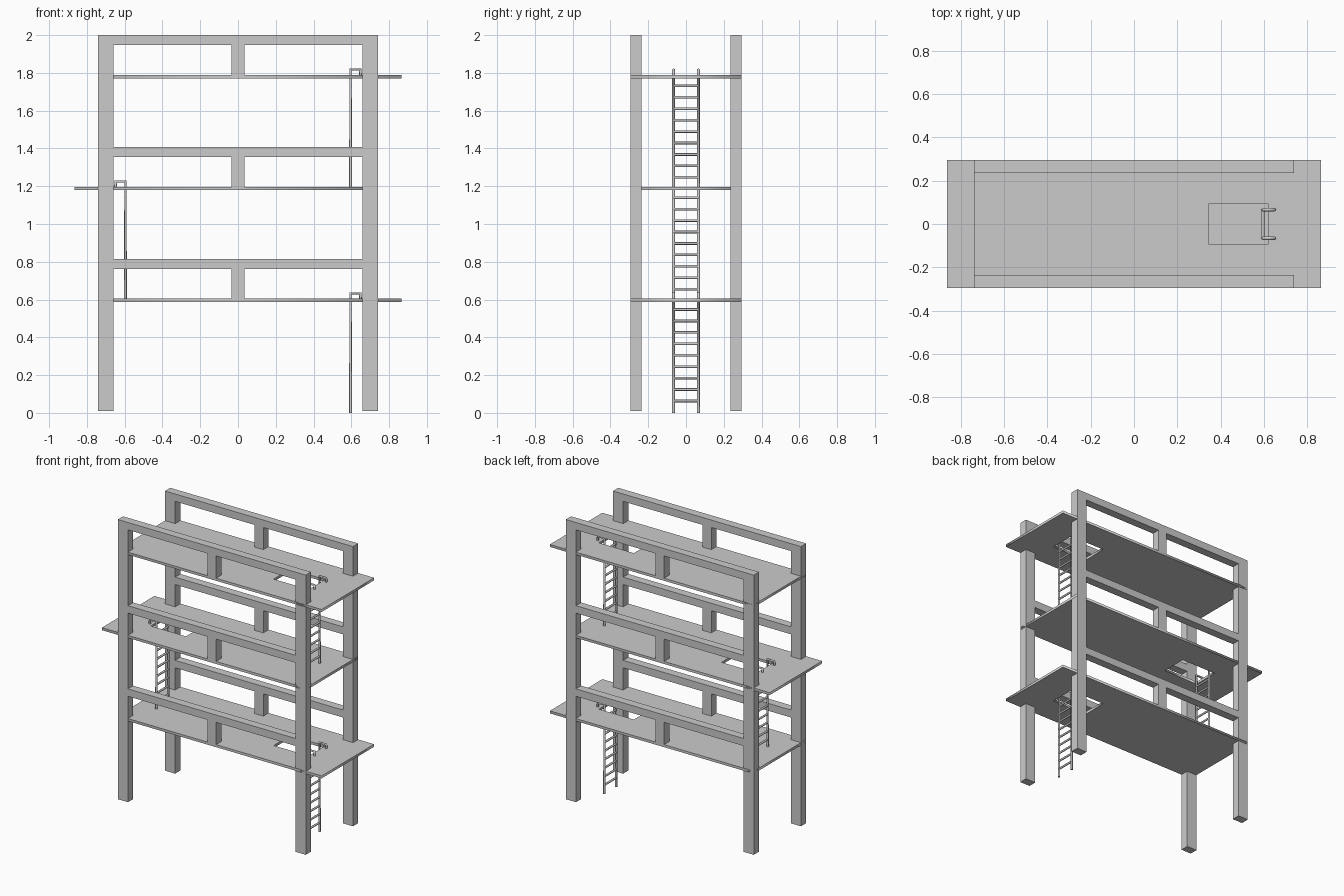
import bpy

if "Cube" in bpy.data.objects:
    bpy.data.objects.remove(bpy.data.objects["Cube"])

LEVEL = 0.592            # storey height
DECK_TOP = 0.605         # top of the first deck
DECK_T = 0.018
Y_IN, Y_OUT = 0.236, 0.295


def box(name, x0, x1, y0, y1, z0, z1):
    bpy.ops.mesh.primitive_cube_add(
        size=1, location=((x0 + x1) / 2, (y0 + y1) / 2, (z0 + z1) / 2))
    ob = bpy.context.object
    ob.name = name
    ob.scale = (x1 - x0, y1 - y0, z1 - z0)
    bpy.ops.object.transform_apply(location=False, rotation=False, scale=True)
    return ob


def curve_object(name, dims, paths, closed=False):
    cu = bpy.data.curves.new(name, 'CURVE')
    cu.dimensions = dims
    for pts in paths:
        sp = cu.splines.new('POLY')
        sp.points.add(len(pts) - 1)
        for p, co in zip(sp.points, pts):
            p.co = (*co, 1)
        sp.use_cyclic_u = closed
    ob = bpy.data.objects.new(name, cu)
    bpy.context.collection.objects.link(ob)
    return ob


def to_mesh(ob):
    bpy.ops.object.select_all(action='DESELECT')
    ob.select_set(True)
    bpy.context.view_layer.objects.active = ob
    bpy.ops.object.convert(target='MESH')


def rect(x0, x1, y0, y1):
    return [(x0, y0, 0), (x1, y0, 0), (x1, y1, 0), (x0, y1, 0)]


def deck(name, side, top):
    # plate with a hatch, overhanging on one side
    ob = curve_object(name, '2D', [
        rect(*sorted((-0.74 * side, 0.865 * side)), -Y_OUT, Y_OUT),
        rect(*sorted((0.345 * side, 0.622 * side)), -0.093, 0.093)], True)
    ob.data.fill_mode = 'BOTH'
    ob.data.extrude = DECK_T / 2
    ob.location.z = top - DECK_T / 2
    to_mesh(ob)


def ladder(name, side, base):
    x, xh = 0.596 * side, 0.648 * side
    # rails bend over at the top into grab handles standing on the deck
    rails = [[(x, y, base), (x, y, base + 0.633), (xh, y, base + 0.633),
              (xh, y, base + DECK_TOP - 0.005)] for y in (-0.066, 0.066)]
    rungs = [[(x, -0.066, base + 0.063 + 0.0605 * i),
              (x, 0.066, base + 0.063 + 0.0605 * i)] for i in range(9)]
    for part, paths, r in (("rails", rails, 0.008), ("rungs", rungs, 0.007)):
        ob = curve_object(name + "_" + part, '3D', paths)
        ob.data.bevel_depth = r
        ob.data.bevel_resolution = 2
        ob.data.use_fill_caps = True
        to_mesh(ob)


# side frames: corner posts, rails and short middle posts
for tag, s in (("front", -1), ("back", 1)):
    ys = sorted((s * Y_IN, s * Y_OUT))
    for side, t in (("left", -1), ("right", 1)):
        box(f"{tag}_{side}_post", *sorted((t * 0.66, t * 0.74)), *ys, 0.01, 2.0)
    for i in range(3):
        top = 2.0 - LEVEL * (2 - i)
        box(f"{tag}_beam_{i + 1}", -0.66, 0.66, *ys, top - 0.053, top)
        box(f"{tag}_middle_post_{i + 1}", -0.034, 0.034, *ys,
            DECK_TOP + LEVEL * i, top - 0.053)

# decks and ladders, alternating sides
for i in range(3):
    side = -1 if i == 1 else 1
    deck(f"deck_{i + 1}", side, DECK_TOP + LEVEL * i)
    ladder(f"ladder_{i + 1}", side, LEVEL * i)
